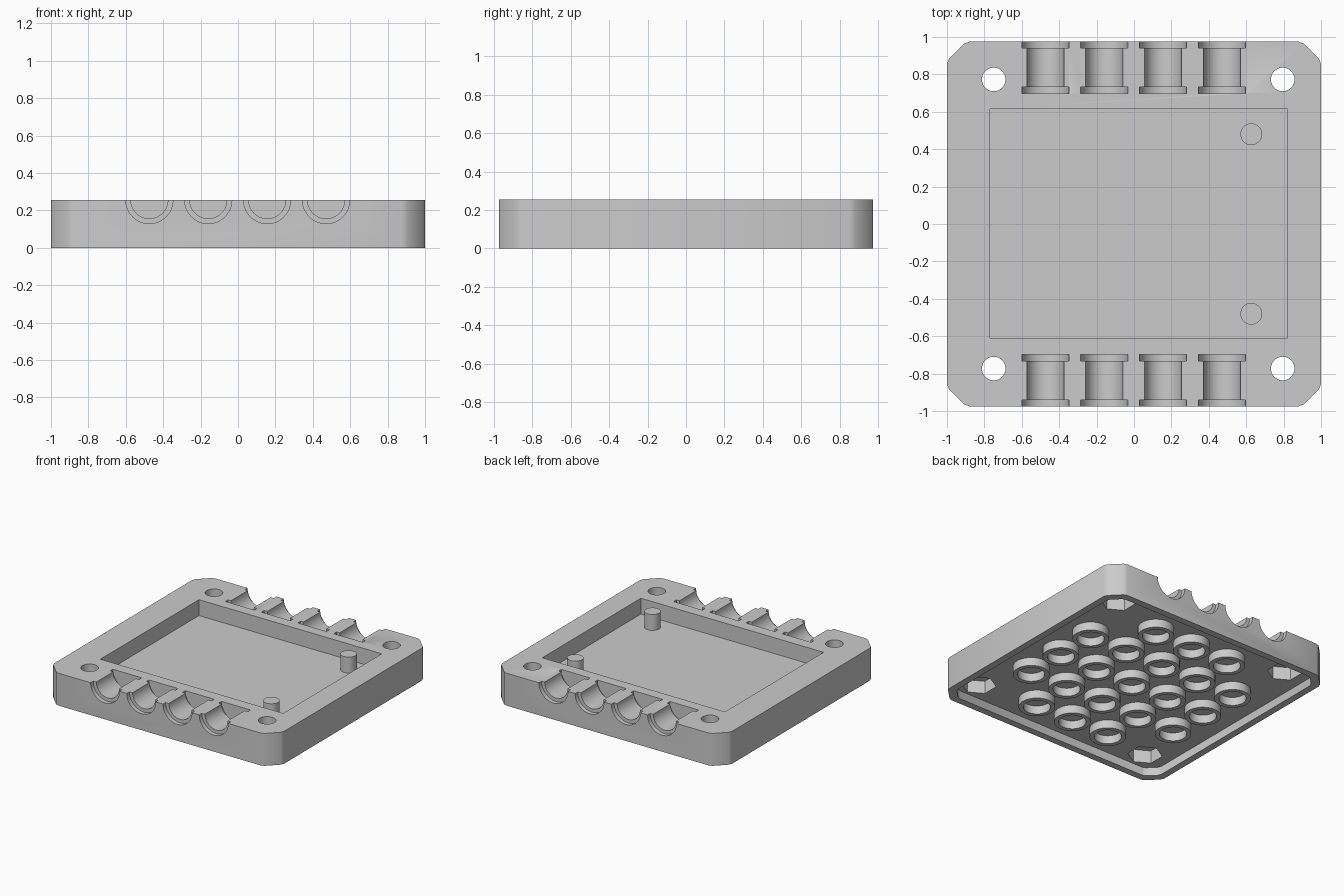
import bpy, bmesh, math
from mathutils import Matrix, Vector

if "Cube" in bpy.data.objects:
    bpy.data.objects.remove(bpy.data.objects["Cube"])

HEIGHT = 0.255
FLOOR = 0.13        # pocket floor
CEILING = 0.065     # underside recess

grey = bpy.data.materials.new("plain grey")
grey.use_nodes = True
grey.diffuse_color = (0.6, 0.6, 0.6, 1)
grey.node_tree.nodes["Principled BSDF"].inputs["Base Color"].default_value = (0.6, 0.6, 0.6, 1)


def make_object(name, bm):
    bmesh.ops.recalc_face_normals(bm, faces=bm.faces[:])
    mesh = bpy.data.meshes.new(name)
    bm.to_mesh(mesh)
    bm.free()
    mesh.materials.append(grey)
    obj = bpy.data.objects.new(name, mesh)
    bpy.context.collection.objects.link(obj)
    return obj


def prism(bm, outline, z0, z1):
    face = bm.faces.new([bm.verts.new((x, y, z0)) for x, y in outline])
    top = bmesh.ops.extrude_face_region(bm, geom=[face])["geom"]
    verts = [v for v in top if isinstance(v, bmesh.types.BMVert)]
    bmesh.ops.translate(bm, verts=verts, vec=(0, 0, z1 - z0))


def ring(x, y, radius, sides, turn=0):
    angles = [turn + math.tau * i / sides for i in range(sides)]
    return [(x + radius * math.cos(a), y + radius * math.sin(a)) for a in angles]


def lathe(bm, profile, matrix, sides=48):
    """Revolve (radius, height) points about z, then place by matrix."""
    verts = [bm.verts.new((r, 0, h)) for r, h in profile]
    edges = [bm.edges.new(pair) for pair in zip(verts, verts[1:])]
    new = bmesh.ops.spin(bm, geom=verts + edges, cent=(0, 0, 0), axis=(0, 0, 1),
                         angle=math.tau, steps=sides, use_duplicate=False)
    bmesh.ops.remove_doubles(bm, verts=bm.verts[:], dist=0.0001)
    placed = [v for v in bm.verts if not v.tag]
    bmesh.ops.transform(bm, matrix=matrix, verts=placed)
    for v in placed:
        v.tag = True


def cut(target, bm):
    cutter = make_object("cutter", bm)
    cutter.hide_render = True
    mod = target.modifiers.new("cut", "BOOLEAN")
    mod.operation = "DIFFERENCE"
    mod.solver = "EXACT"
    mod.object = cutter
    bpy.context.view_layer.objects.active = target
    bpy.ops.object.modifier_apply(modifier=mod.name)
    bpy.data.objects.remove(cutter)


def smooth(obj):
    bpy.ops.object.select_all(action="DESELECT")
    obj.select_set(True)
    bpy.context.view_layer.objects.active = obj
    bpy.ops.object.shade_smooth_by_angle(angle=math.radians(35))


def tray_outline(inset):
    # one softened chamfer corner, mirrored round the plate
    corner = [(1, 0.855), (0.99, 0.882), (0.907, 0.965), (0.88, 0.975)]
    quarter = [(x - inset, y - inset * (1 if i in (2, 3) else 0.6)) if i in (0, 1)
               else (x - inset * 0.6, y - inset) for i, (x, y) in enumerate(corner)]
    points = list(quarter)
    points += [(-x, y) for x, y in reversed(quarter)]
    points += [(-x, -y) for x, y in quarter]
    points += [(x, -y) for x, y in reversed(quarter)]
    return points


# Chamfered tray body
bm = bmesh.new()
prism(bm, tray_outline(0), 0, HEIGHT)
body = make_object("tray_body", bm)

# Rectangular pocket from above
bm = bmesh.new()
prism(bm, [(-0.77, -0.61), (0.82, -0.61), (0.82, 0.615), (-0.77, 0.615)], FLOOR, 0.4)
cut(body, bm)

# Shallow recess from below, leaving a thin rim
bm = bmesh.new()
prism(bm, tray_outline(0.055), -0.1, CEILING)
cut(body, bm)

# Screw holes and hexagonal nut pockets
corners = [(x, y) for x in (-0.75, 0.795) for y in (-0.773, 0.773)]
bm = bmesh.new()
for x, y in corners:
    prism(bm, ring(x, y, 0.063, 40), -0.1, 0.4)
cut(body, bm)
bm = bmesh.new()
for x, y in corners:
    prism(bm, ring(x, y, 0.125, 6, math.pi / 6), -0.1, CEILING + 0.1)
cut(body, bm)

# Cable channels: a narrow half-round trough with a wider flange at each end
profile = [(0, 0.698), (0.126, 0.698), (0.126, 0.732), (0.099, 0.732),
           (0.099, 0.942), (0.126, 0.942), (0.126, 1.05), (0, 1.05)]
bm = bmesh.new()
for side in (-1, 1):
    for i in range(4):
        place = (Matrix.Translation((-0.474 + 0.315 * i, 0, HEIGHT))
                 @ Matrix.Rotation(-side * math.pi / 2, 4, "X"))
        lathe(bm, profile, place)
cut(body, bm)
smooth(body)

# Locating pegs in the pocket
for name, y in (("back_peg", 0.48), ("front_peg", -0.48)):
    bm = bmesh.new()
    prism(bm, ring(0.627, y, 0.058, 40), FLOOR - 0.01, HEIGHT)
    smooth(make_object(name, bm))

# Grid of short tubes under the floor, without the four corners
bm = bmesh.new()
tube = [(0.097, 0), (0.13, 0), (0.13, CEILING + 0.005), (0.097, CEILING + 0.005), (0.097, 0)]
for i in range(-2, 3):
    for j in range(-2, 3):
        if abs(i) + abs(j) < 4:
            lathe(bm, tube, Matrix.Translation((0.02 + 0.33 * i, 0.33 * j, 0)), 40)
smooth(make_object("underside_tubes", bm))
